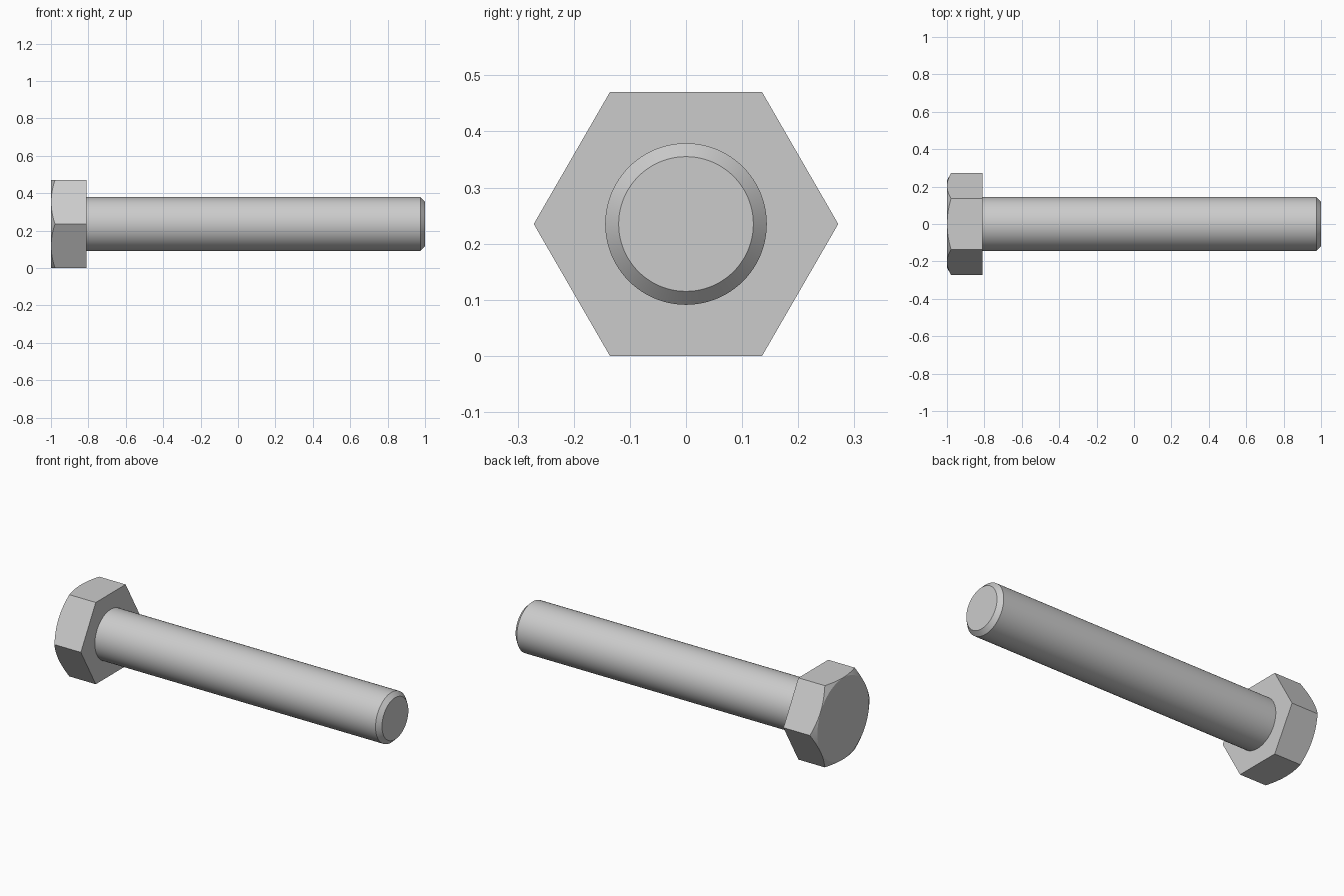
import bpy, bmesh, math

cube = bpy.data.objects.get("Cube")
if cube:
    bpy.data.objects.remove(cube, do_unlink=True)

APOTHEM = 0.235          # half the width across the head's flats
HEAD_BACK, HEAD_FRONT = -1.0, -0.81
SEGMENTS = 96            # divisible by six so corners land on vertices

steel = bpy.data.materials.new("grey steel")
steel.use_nodes = True
colour = (0.6, 0.6, 0.6, 1)
steel.diffuse_color = colour
steel.node_tree.nodes["Principled BSDF"].inputs["Base Color"].default_value = colour


def point(x, radius, angle):
    return (x, radius * math.cos(angle), APOTHEM + radius * math.sin(angle))


def finish(bm, name):
    bmesh.ops.recalc_face_normals(bm, faces=bm.faces)
    mesh = bpy.data.meshes.new(name)
    bm.to_mesh(mesh)
    bm.free()
    mesh.materials.append(steel)
    obj = bpy.data.objects.new(name, mesh)
    bpy.context.collection.objects.link(obj)
    bpy.ops.object.select_all(action="DESELECT")
    obj.select_set(True)
    bpy.context.view_layer.objects.active = obj
    bpy.ops.object.shade_smooth_by_angle(angle=math.radians(20))
    return obj


def bridge(bm, a, b):
    for i in range(len(a)):
        j = (i + 1) % len(a)
        bm.faces.new((a[i], a[j], b[j], b[i]))


# Hexagonal head with a 30 degree conical chamfer on its outer face
bm = bmesh.new()
angles = [math.tau * i / SEGMENTS for i in range(SEGMENTS)]
disc_radius = APOTHEM * 0.995
disc, rim = [], []
for a in angles:
    hex_radius = APOTHEM / math.cos(a % (math.pi / 3) - math.pi / 6)
    depth = (hex_radius - disc_radius) * math.tan(math.pi / 6)
    disc.append(bm.verts.new(point(HEAD_BACK, disc_radius, a)))
    rim.append(bm.verts.new(point(HEAD_BACK + depth, hex_radius, a)))
corner_radius = APOTHEM / math.cos(math.pi / 6)
corners = [bm.verts.new(point(HEAD_FRONT, corner_radius, k * math.pi / 3)) for k in range(6)]
bm.faces.new(disc)
bm.faces.new(corners)
bridge(bm, disc, rim)
step = SEGMENTS // 6
for k in range(6):
    edge = [rim[(k * step + i) % SEGMENTS] for i in range(step + 1)]
    bm.faces.new(edge + [corners[(k + 1) % 6], corners[k]])
finish(bm, "bolt_head")

# Plain round shank with a chamfered tip
bm = bmesh.new()
profile = [(HEAD_FRONT, 0.144), (0.976, 0.144), (1.0, 0.12)]
rings = [[bm.verts.new(point(x, r, a)) for a in angles] for x, r in profile]
for a, b in zip(rings, rings[1:]):
    bridge(bm, a, b)
bm.faces.new(rings[0])
bm.faces.new(rings[-1])
finish(bm, "bolt_shank")
